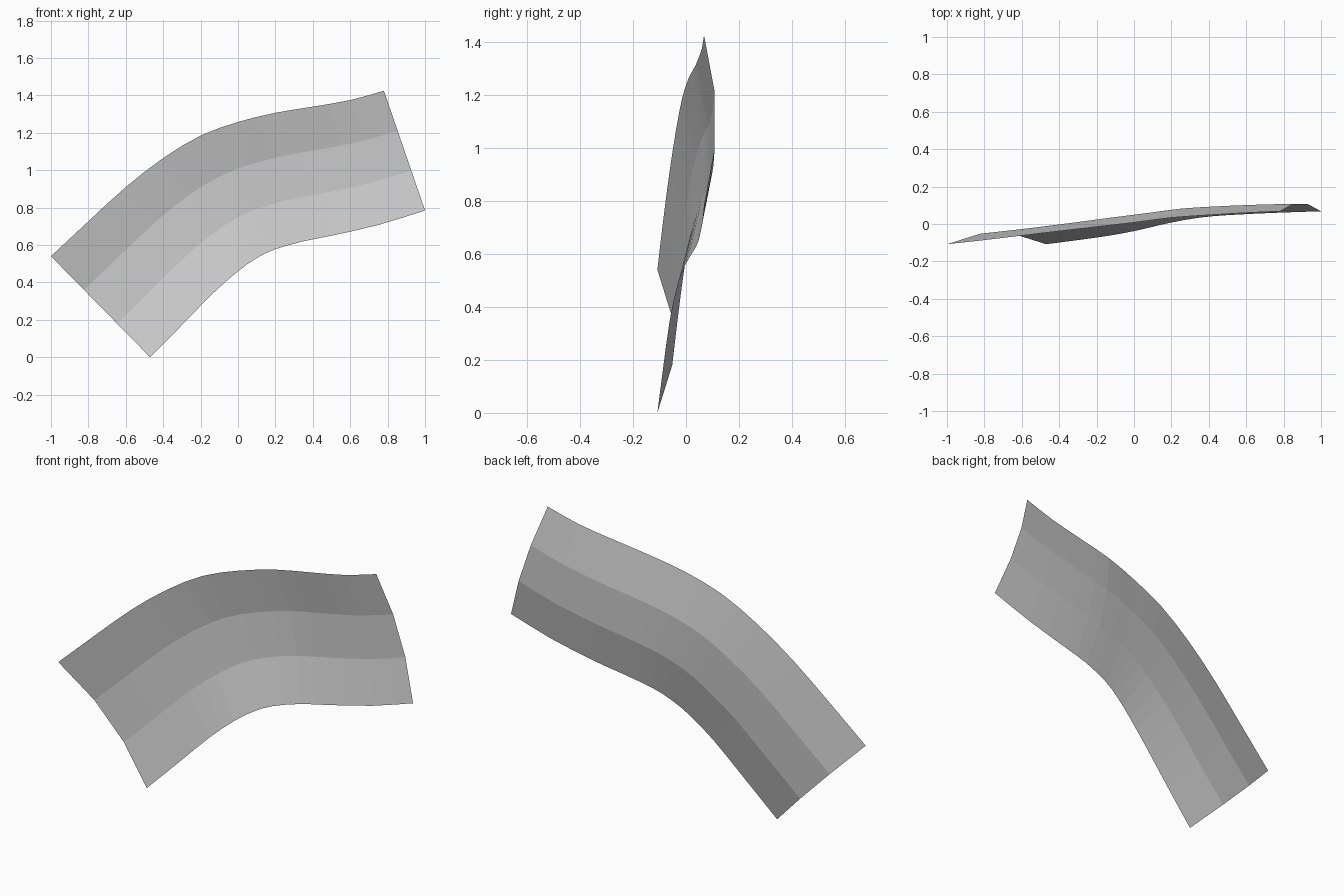
import bpy
from mathutils import Vector

if "Cube" in bpy.data.objects:
    bpy.data.objects.remove(bpy.data.objects["Cube"])

# Stations along the strip: outer x, z, inner x, z, edge y, bulge depth
STATIONS = [
    (-1.00, 0.54, -0.47, 0.00, -0.108, 0.056),
    (-0.80, 0.727, -0.30, 0.172, -0.086, 0.055),
    (-0.60, 0.91, -0.13, 0.345, -0.062, 0.054),
    (-0.40, 1.065, 0.00, 0.46, -0.038, 0.053),
    (-0.20, 1.185, 0.10, 0.53, -0.015, 0.052),
    (0.00, 1.258, 0.20, 0.578, 0.008, 0.05),
    (0.20, 1.307, 0.35, 0.620, 0.034, 0.048),
    (0.40, 1.34, 0.51, 0.652, 0.048, 0.046),
    (0.60, 1.375, 0.76, 0.710, 0.060, 0.043),
    (0.78, 1.425, 1.00, 0.785, 0.068, 0.040),
]


def smooth_stations(rows):
    """Insert one Catmull-Rom midpoint between neighbouring stations."""
    out = []
    last = len(rows) - 1
    for i in range(last):
        a, b, c, d = (rows[max(i - 1, 0)], rows[i], rows[i + 1], rows[min(i + 2, last)])
        out.append(b)
        out.append(tuple((9 * (q + r) - p - s) / 16 for p, q, r, s in zip(a, b, c, d)))
    return out + [rows[last]]


# Curved strip: four points across, the two middle ones pushed back
verts, faces = [], []
for ox, oz, ix, iz, y, bulge in smooth_stations(STATIONS):
    outer, inner = Vector((ox, y, oz)), Vector((ix, y, iz))
    for j in range(4):
        p = outer.lerp(inner, j / 3)
        if j in (1, 2):
            p.y += bulge
        verts.append(p)
for i in range(len(verts) // 4 - 1):
    for j in range(3):
        k = i * 4 + j
        faces.append((k, k + 1, k + 5, k + 4))

mesh = bpy.data.meshes.new("curved_strip")
mesh.from_pydata(verts, [], faces)
strip = bpy.data.objects.new("curved_strip", mesh)
bpy.context.collection.objects.link(strip)

# Plain grey
grey = bpy.data.materials.new("light_grey")
grey.diffuse_color = (0.6, 0.6, 0.6, 1)
grey.use_nodes = True
grey.node_tree.nodes["Principled BSDF"].inputs["Base Color"].default_value = grey.diffuse_color
mesh.materials.append(grey)
